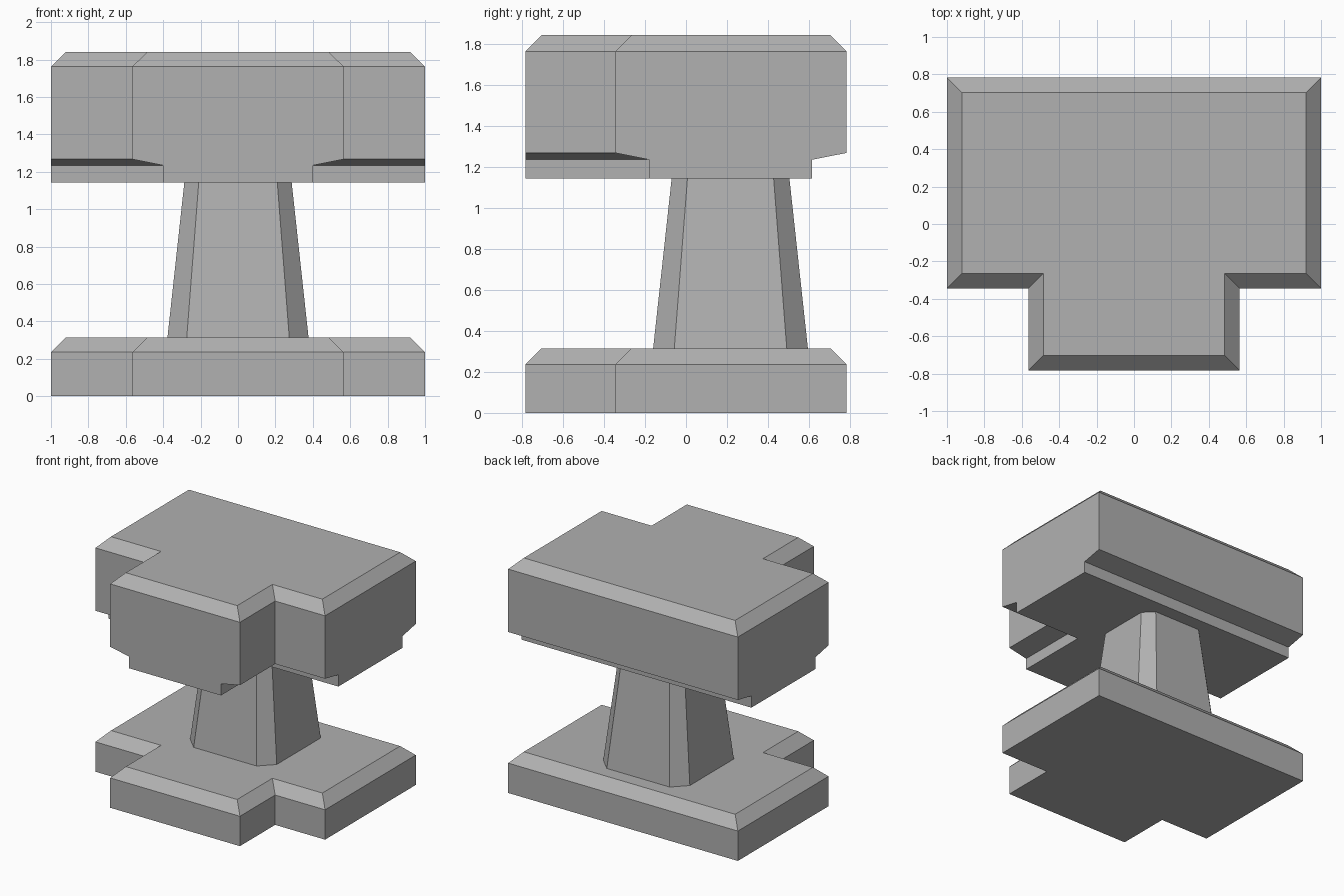
import bpy, bmesh

if "Cube" in bpy.data.objects:
    bpy.data.objects.remove(bpy.data.objects["Cube"])

# Dark grey stone
stone = bpy.data.materials.new("dark_grey")
stone.diffuse_color = (0.44, 0.44, 0.44, 1)
stone.use_nodes = True
stone.node_tree.nodes["Principled BSDF"].inputs["Base Color"].default_value = stone.diffuse_color


def tee(end, back, shoulder, stem, front):
    """T-shaped outline, counter-clockwise, mirrored about x = 0."""
    right = [(stem, front), (stem, shoulder), (end, shoulder), (end, back)]
    return right + [(-x, y) for x, y in reversed(right)]


def octagon(half, flat, cy):
    """Square outline with cut corners."""
    right = [(flat, -half), (half, -flat), (half, flat), (flat, half)]
    pts = right + [(-x, y) for x, y in reversed(right)]
    return [(x, y + cy) for x, y in pts]


def loft(name, sections):
    """Closed solid through outlines stacked as (z, points)."""
    bm = bmesh.new()
    rings = [[bm.verts.new((x, y, z)) for x, y in pts] for z, pts in sections]
    for a, b in zip(rings, rings[1:]):
        n = len(a)
        for i in range(n):
            j = (i + 1) % n
            bm.faces.new((a[i], a[j], b[j], b[i]))
    bm.faces.new(rings[0][::-1])
    bm.faces.new(rings[-1])
    mesh = bpy.data.meshes.new(name)
    bm.to_mesh(mesh)
    bm.free()
    mesh.materials.append(stone)
    obj = bpy.data.objects.new(name, mesh)
    bpy.context.collection.objects.link(obj)
    return obj


full = tee(1.0, 0.783, -0.345, 0.565, -0.783)
bevelled = tee(0.92, 0.703, -0.265, 0.485, -0.703)
# Underside is stepped in except at the three beam ends
stepped = tee(1.0, 0.615, -0.18, 0.4, -0.783)

# Bevelled foot slab
loft("base", [(0, full), (0.235, full), (0.315, bevelled)])

# Tapered eight-sided column
loft("column", [(0.315, octagon(0.377, 0.274, 0.217)),
                (1.142, octagon(0.287, 0.21, 0.217))])

# Head block with undercut step and bevelled top
loft("head", [(1.142, stepped), (1.234, stepped), (1.267, full),
              (1.762, full), (1.841, bevelled)])
